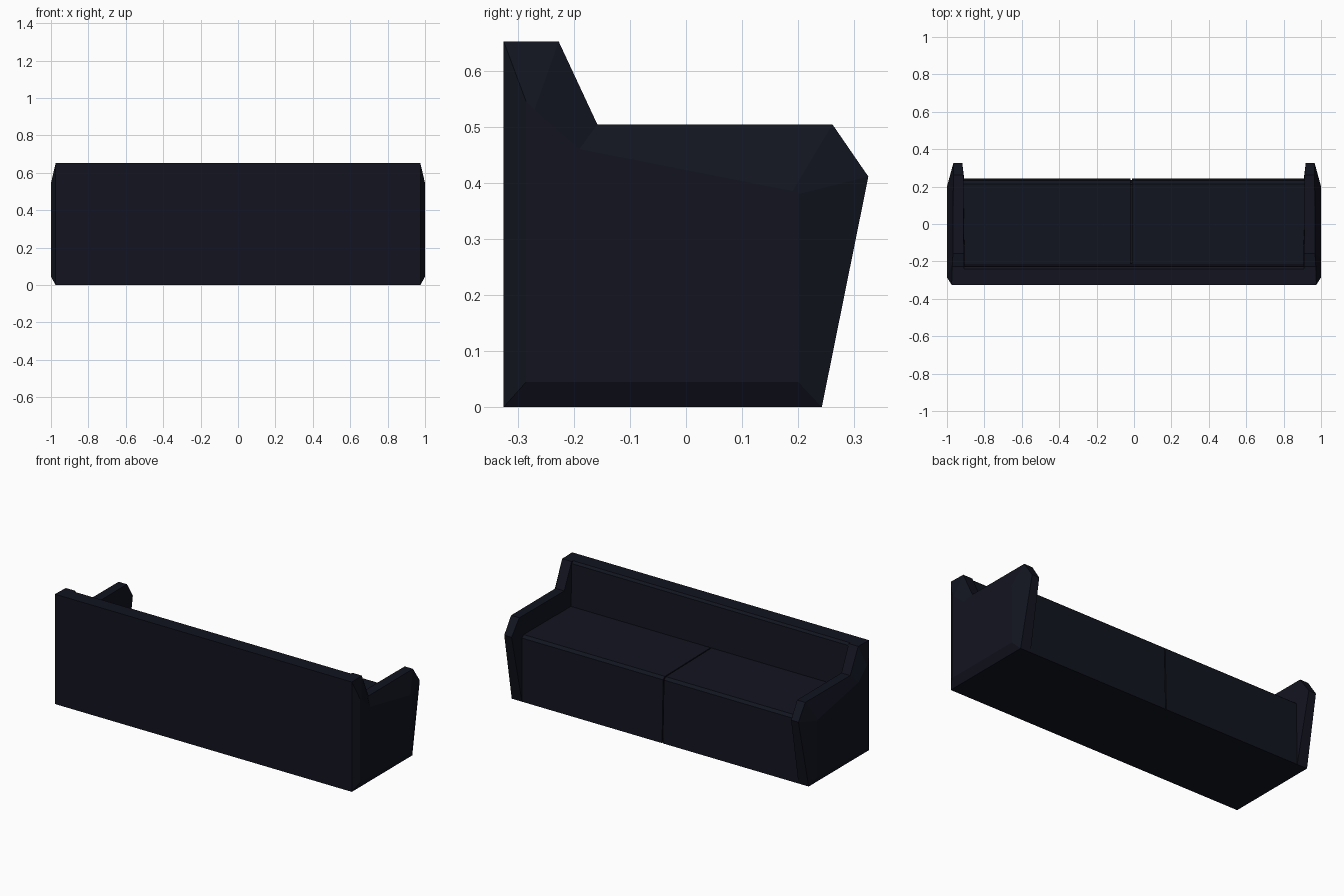
import bpy, bmesh

if "Cube" in bpy.data.objects:
    bpy.data.objects.remove(bpy.data.objects["Cube"])

fabric = bpy.data.materials.new("dark_fabric")
fabric.diffuse_color = (0.006, 0.007, 0.014, 1)
fabric.use_nodes = True
fabric.node_tree.nodes["Principled BSDF"].inputs["Base Color"].default_value = fabric.diffuse_color


def loft(name, loops):
    """Skin matching closed loops of 3D points and cap both ends."""
    bm = bmesh.new()
    rings = [[bm.verts.new(p) for p in loop] for loop in loops]
    for a, b in zip(rings, rings[1:]):
        for i in range(len(a)):
            j = (i + 1) % len(a)
            bm.faces.new((a[i], a[j], b[j], b[i]))
    bm.faces.new(rings[0])
    bm.faces.new(rings[-1])
    bmesh.ops.recalc_face_normals(bm, faces=bm.faces)
    mesh = bpy.data.meshes.new(name)
    bm.to_mesh(mesh)
    bm.free()
    mesh.materials.append(fabric)
    obj = bpy.data.objects.new(name, mesh)
    bpy.context.collection.objects.link(obj)
    return obj


def extrude(name, profile, x0, x1):
    return loft(name, [[(x, y, z) for y, z in profile] for x in (x0, x1)])


# Arms: stepped side profile with a raised outer panel
rim = [(-.325, 0), (-.325, .652), (-.227, .652), (-.158, .504),
       (.261, .504), (.325, .411), (.242, 0)]
panel = [(-.285, .045), (-.285, .545), (-.27, .53), (-.19, .46),
         (.19, .385), (.2, .38), (.2, .045)]
inner_x = [.905, .905, .91, .91, .912, .918, .908]
outer_x = [.975, .975, .972, .968, .966, .966, .975]
for side, s in (("left", -1), ("right", 1)):
    loft(side + "_arm", [
        [(s * x, y, z) for x, (y, z) in zip(inner_x, rim)],
        [(s * x, y, z) for x, (y, z) in zip(outer_x, rim)],
        [(s, y, z) for y, z in panel]])

# Backrest with a slightly chamfered front top edge
extrude("backrest", [(-.325, 0), (-.325, .652), (-.24, .652),
                     (-.227, .64), (-.212, .38), (-.212, 0)], -.92, .92)

# Seat: two halves with a narrow seam over a core
seat = [(-.22, 0), (-.22, .393), (.215, .386), (.232, .372), (.242, 0)]
extrude("left_seat", seat, -.92, -.018)
extrude("right_seat", seat, -.012, .92)
extrude("seat_core", [(-.22, 0), (-.22, .383), (.21, .376),
                      (.225, .36), (.235, 0)], -.02, -.01)
